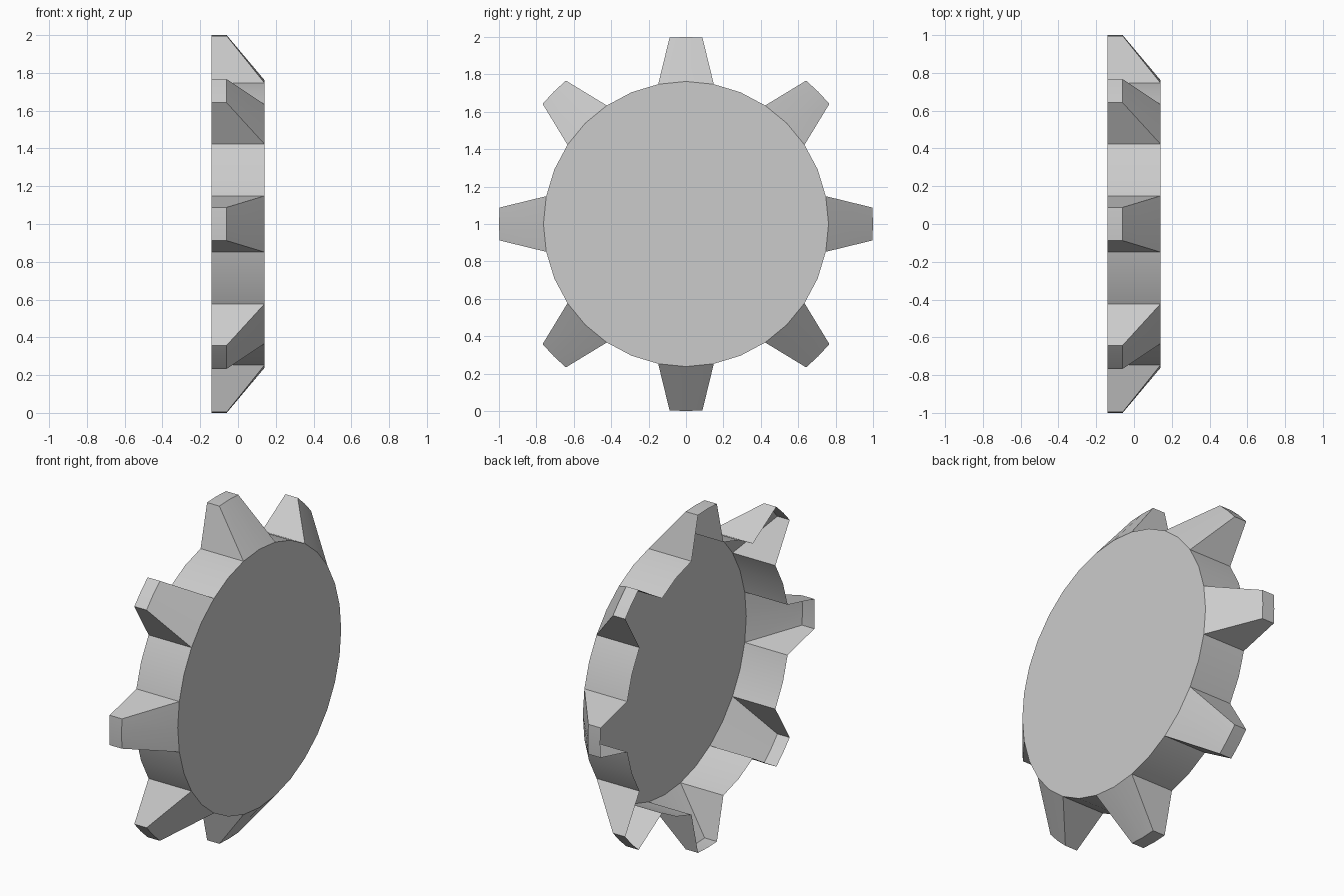
import bpy, bmesh
from math import sin, cos, pi, radians

if "Cube" in bpy.data.objects:
    bpy.data.objects.remove(bpy.data.objects["Cube"])

TEETH = 8
ROOT_R, TIP_R = 0.762, 1.0
FRONT, SHOULDER, BACK = 0.14, -0.06, -0.14
STEP = 2 * pi / (TEETH * 4)      # 32-sided body
TIP_HALF = radians(5.05)

bm = bmesh.new()


def vert(x, r, a):
    return bm.verts.new((x, r * sin(a), 1 + r * cos(a)))


# Body rims: the front one closes the disc, the back one is open
n = TEETH * 4
front = [vert(FRONT, ROOT_R, i * STEP) for i in range(n)]
back = {i: vert(BACK, ROOT_R, i * STEP) for i in range(n) if i % 4}
bm.faces.new(front)

for t in range(TEETH):
    c = t * 4
    a, b, d = (c - 1) % n, c, c + 1
    angles = [c * STEP + k * TIP_HALF for k in (-1, 0, 1)]
    shoulder = [vert(SHOULDER, TIP_R, g) for g in angles]
    tip = [vert(BACK, TIP_R, g) for g in angles]
    root = [front[a], front[b], front[d]]
    # Sloped tooth front and flat tip
    for j in (0, 1):
        bm.faces.new((root[j], root[j + 1], shoulder[j + 1], shoulder[j]))
        bm.faces.new((shoulder[j], shoulder[j + 1], tip[j + 1], tip[j]))
    # Tooth flanks
    bm.faces.new((root[0], shoulder[0], tip[0], back[a]))
    bm.faces.new((root[2], back[d], tip[2], shoulder[2]))
    # Body wall in the gap after the tooth
    for i in (c + 1, c + 2):
        bm.faces.new((front[i], front[i + 1], back[i + 1], back[i]))

bmesh.ops.recalc_face_normals(bm, faces=bm.faces)
# Keep the disc facing outward (+x)
bm.normal_update()
disc = max(bm.faces, key=lambda f: len(f.verts))
if disc.normal.x < 0:
    bmesh.ops.reverse_faces(bm, faces=bm.faces)

mesh = bpy.data.meshes.new("gear_shell")
bm.to_mesh(mesh)
bm.free()
gear = bpy.data.objects.new("gear_shell", mesh)
bpy.context.collection.objects.link(gear)
bpy.context.view_layer.objects.active = gear
gear.select_set(True)
bpy.ops.object.shade_smooth_by_angle(angle=radians(25))
